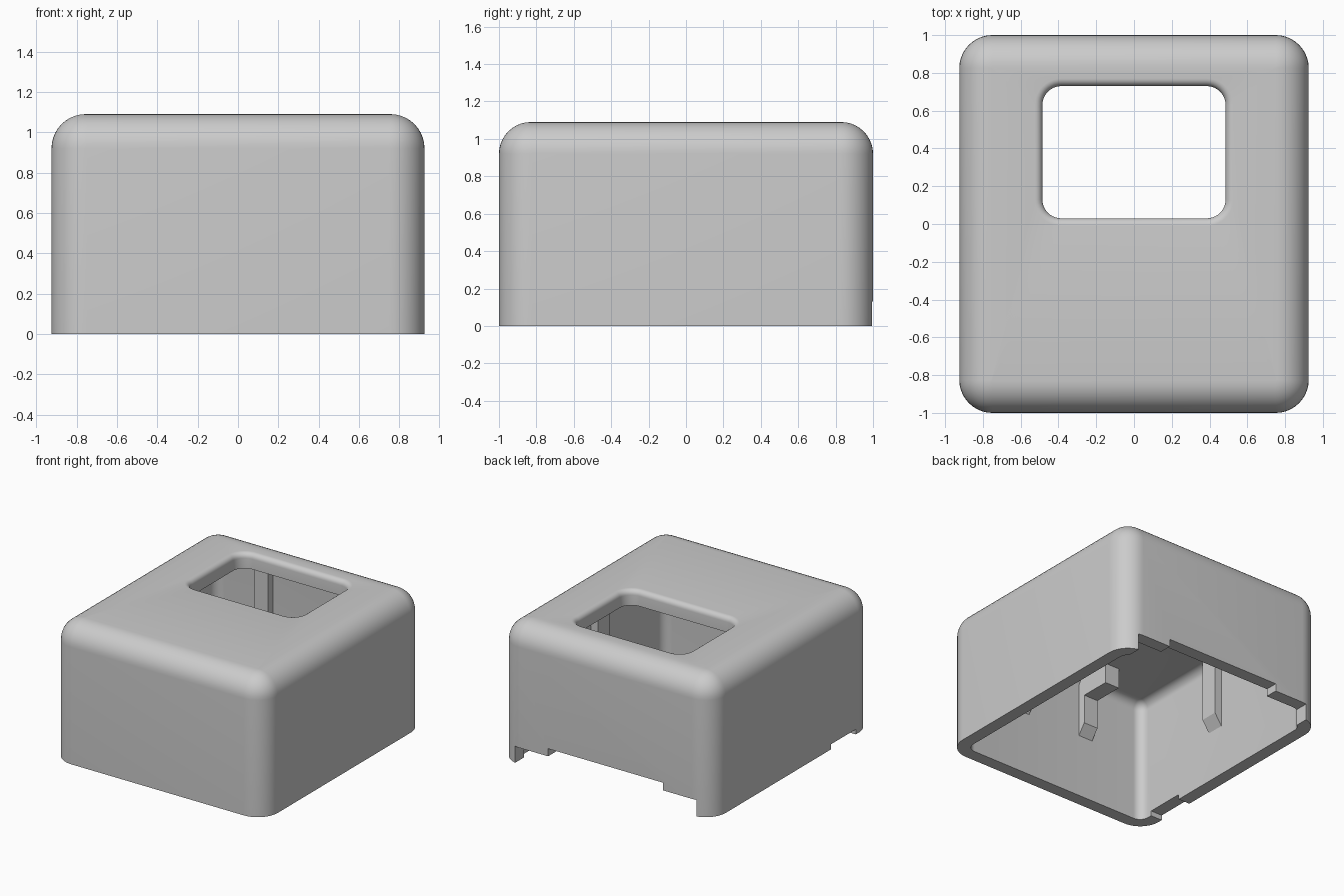
import bpy, bmesh, math

if "Cube" in bpy.data.objects:
    bpy.data.objects.remove(bpy.data.objects["Cube"])

W, D, H = 0.925, 1.0, 1.09      # half width, half depth, height
WALL, CEIL = 0.10, 0.97         # wall thickness, inner ceiling height
SEG = 10

grey = bpy.data.materials.new("light grey plastic")
grey.diffuse_color = (0.6, 0.6, 0.6, 1)
grey.use_nodes = True
grey.node_tree.nodes["Principled BSDF"].inputs["Base Color"].default_value = grey.diffuse_color


def rounded_loop(bm, hx, hy, r, z, cy=0.0):
    """Ring of vertices around a rounded rectangle."""
    ring = []
    for k, (sx, sy) in enumerate([(1, 1), (-1, 1), (-1, -1), (1, -1)]):
        for i in range(SEG + 1):
            a = math.pi / 2 * (k + i / SEG)
            ring.append(bm.verts.new((sx * (hx - r) + r * math.cos(a),
                                      cy + sy * (hy - r) + r * math.sin(a), z)))
    return ring


def finish(bm, name):
    bmesh.ops.recalc_face_normals(bm, faces=bm.faces)
    me = bpy.data.meshes.new(name)
    bm.to_mesh(me)
    bm.free()
    ob = bpy.data.objects.new(name, me)
    me.materials.append(grey)
    bpy.context.collection.objects.link(ob)
    return ob


def box(name, x0, x1, y0, y1, z0, z1):
    bm = bmesh.new()
    bmesh.ops.create_cube(bm, size=1)
    for v in bm.verts:
        v.co = (x1 if v.co.x > 0 else x0, y1 if v.co.y > 0 else y0, z1 if v.co.z > 0 else z0)
    return finish(bm, name)


# housing shell: rings run up the outside, down through the window, and down the inside
bm = bmesh.new()
R, F = 0.175, 0.17
rings = [rounded_loop(bm, W, D, R, 0)]
for i in range(SEG + 1):                       # outer top fillet
    a = math.pi / 2 * i / SEG
    o = F * (1 - math.cos(a))
    rings.append(rounded_loop(bm, W - o, D - o, R - o, H - F + F * math.sin(a)))
WF = 0.04
for i in range(7):                             # window edge fillet
    a = math.pi / 2 * i / 6
    o = WF * (1 - math.sin(a))
    rings.append(rounded_loop(bm, 0.485 + o, 0.35 + o, 0.1 + o, H - WF + WF * math.cos(a), 0.38))
rings.append(rounded_loop(bm, 0.485, 0.35, 0.1, CEIL, 0.38))
IR, IF = 0.075, 0.07
for i in range(SEG, -1, -1):                   # inner ceiling fillet
    a = math.pi / 2 * i / SEG
    o = WALL + IF * (1 - math.cos(a))
    rings.append(rounded_loop(bm, W - o, D - o, IR + WALL - o, CEIL - IF + IF * math.sin(a)))
rings.append(rounded_loop(bm, W - WALL, D - WALL, IR, 0))
n = len(rings[0])
for a, b in zip(rings, rings[1:] + rings[:1]):
    for i in range(n):
        j = (i + 1) % n
        bm.faces.new((a[i], a[j], b[j], b[i]))
housing = finish(bm, "housing")

# notches in the lower rim
cutters = [
    box("back_notch_wide", -0.79, 0.79, 0.86, 1.1, -0.1, 0.13),
    box("back_notch_middle", -0.50, 0.50, 0.85, 1.11, -0.11, 0.19),
    box("side_notch", -1.1, -0.8, -0.79, -0.48, -0.1, 0.04),
]
bpy.context.view_layer.objects.active = housing
for c in cutters:
    c.hide_render = True
    mod = housing.modifiers.new(c.name, 'BOOLEAN')
    mod.operation, mod.solver, mod.object = 'DIFFERENCE', 'EXACT', c
    bpy.ops.object.modifier_apply(modifier=mod.name)
for c in cutters:
    bpy.data.objects.remove(c)
bpy.ops.object.select_all(action='DESELECT')
housing.select_set(True)
bpy.ops.object.shade_smooth_by_angle(angle=math.radians(30))


def rib(name, profile, place):
    """Extrude a (distance from wall, height) profile; place maps (d, side 0/1, z) to a point."""
    bm = bmesh.new()
    ends = [[bm.verts.new(place(d, s, z)) for d, z in profile] for s in (0, 1)]
    bm.faces.new(ends[0])
    bm.faces.new(ends[1])
    for i in range(len(profile)):
        j = (i + 1) % len(profile)
        bm.faces.new((ends[0][i], ends[0][j], ends[1][j], ends[1][i]))
    return finish(bm, name)


def plain(z):
    return [(-0.02, z), (0, z), (0.06, z + 0.09), (0.06, 1.0), (-0.02, 1.0)]


# front ribs carry a block that hangs from the ceiling
hooked = [(-0.02, 0.5), (0, 0.5), (0.06, 0.58), (0.06, 0.81), (0.30, 0.81), (0.30, 1.0), (-0.02, 1.0)]
iw, iy = W - WALL, D - WALL
for m, side in ((1, "right"), (-1, "left")):
    rib("front_rib_" + side, hooked, lambda d, s, z: (m * (0.235 + 0.125 * s), -iy + d, z))
    rib("back_rib_" + side, plain(0.45), lambda d, s, z: (m * (0.325 + 0.125 * s), iy - d, z))
    rib("side_rib_" + side, plain(0.40), lambda d, s, z: (m * (iw - d), -0.14 + 0.14 * s, z))
